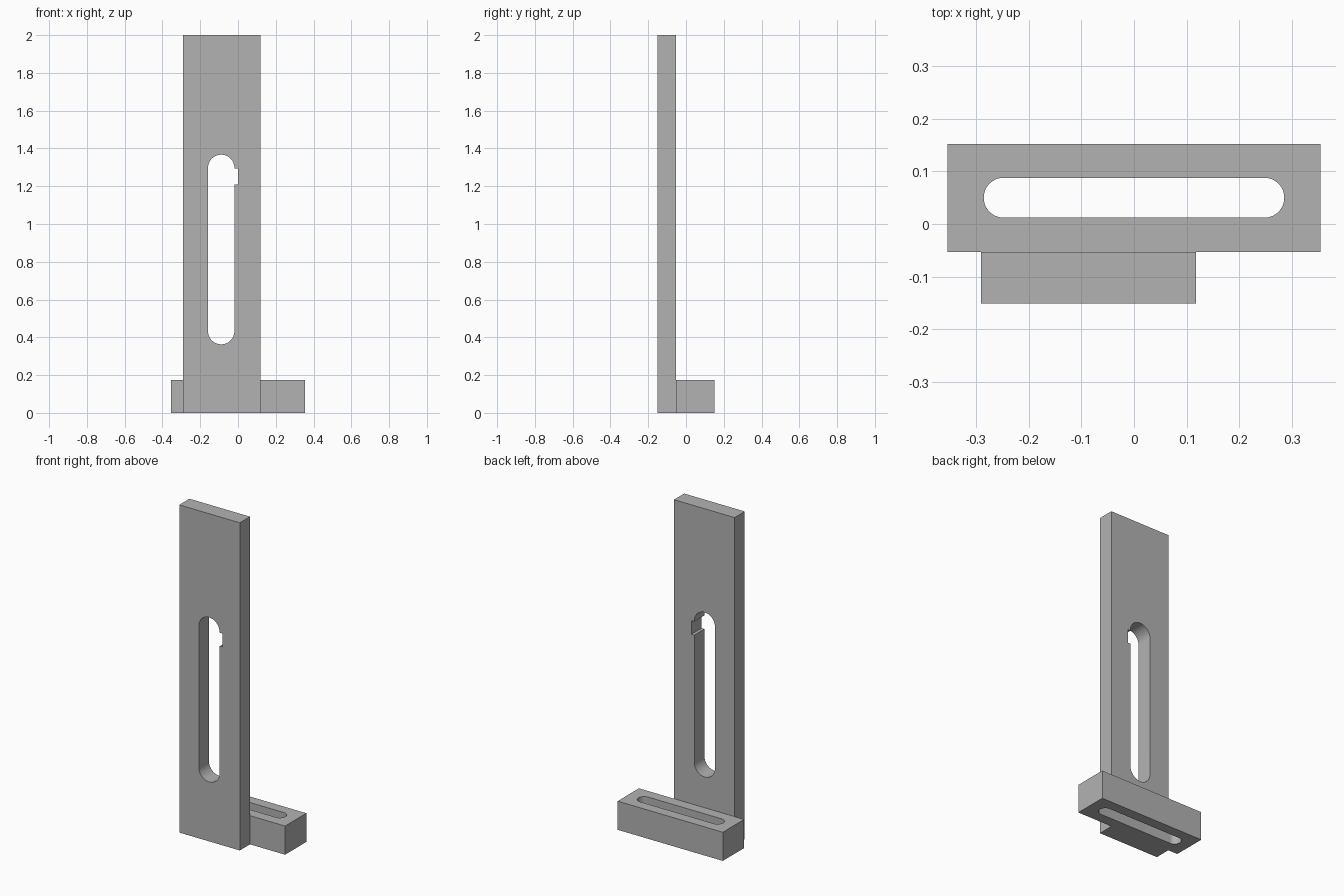
import bpy, bmesh, math
from mathutils import Matrix, Vector

cube = bpy.data.objects.get("Cube")
if cube:
    bpy.data.objects.remove(cube, do_unlink=True)

grey = bpy.data.materials.new("plain grey")
grey.use_nodes = True
colour = (0.45, 0.45, 0.45, 1)
grey.diffuse_color = colour
grey.node_tree.nodes["Principled BSDF"].inputs["Base Color"].default_value = colour


def arc(cx, cy, r, start, steps=24):
    """Half circle, counter-clockwise from the start angle."""
    return [(cx + r * math.cos(start + math.pi * i / steps),
             cy + r * math.sin(start + math.pi * i / steps)) for i in range(steps + 1)]


def rectangle(x0, y0, x1, y1):
    return [(x0, y0), (x1, y0), (x1, y1), (x0, y1)]


def slotted_block(name, outline, slot, depth, matrix):
    """Fill the outline around the slot and extrude it along local z."""
    bm = bmesh.new()
    edges = []
    for loop in (outline, slot):
        verts = [bm.verts.new((x, y, 0)) for x, y in loop]
        edges += [bm.edges.new((v, verts[i - 1])) for i, v in enumerate(verts)]
    bmesh.ops.triangle_fill(bm, edges=edges, use_beauty=True, normal=(0, 0, 1))
    result = bmesh.ops.extrude_face_region(bm, geom=bm.faces[:], use_keep_orig=True)
    top = [v for v in result["geom"] if isinstance(v, bmesh.types.BMVert)]
    bmesh.ops.translate(bm, verts=top, vec=Vector((0, 0, depth)))
    bmesh.ops.recalc_face_normals(bm, faces=bm.faces[:])
    bm.transform(matrix)
    mesh = bpy.data.meshes.new(name)
    bm.to_mesh(mesh)
    bm.free()
    mesh.materials.append(grey)
    obj = bpy.data.objects.new(name, mesh)
    bpy.context.collection.objects.link(obj)
    bpy.ops.object.select_all(action="DESELECT")
    obj.select_set(True)
    bpy.context.view_layer.objects.active = obj
    bpy.ops.object.shade_smooth_by_angle(angle=math.radians(30))


# Foot block with a long slot running through it vertically
r = 0.038
foot_slot = arc(0.248, 0.05, r, -math.pi / 2) + arc(-0.248, 0.05, r, math.pi / 2)
slotted_block("foot_block", rectangle(-0.355, -0.053, 0.355, 0.152),
              foot_slot, 0.175, Matrix())

# Upright plate, drawn flat and stood up, with a notched slot
r, cx = 0.07, -0.089
notch = [(cx + r, 1.21), (0, 1.21), (0, 1.293), (cx + r, 1.293)]
plate_slot = arc(cx, 0.433, r, math.pi) + notch + arc(cx, 1.297, r, 0)
stand = Matrix.Translation((0, -0.053, 0)) @ Matrix.Rotation(math.pi / 2, 4, "X")
slotted_block("upright_plate", rectangle(-0.291, 0, 0.118, 2),
              plate_slot, 0.098, stand)
